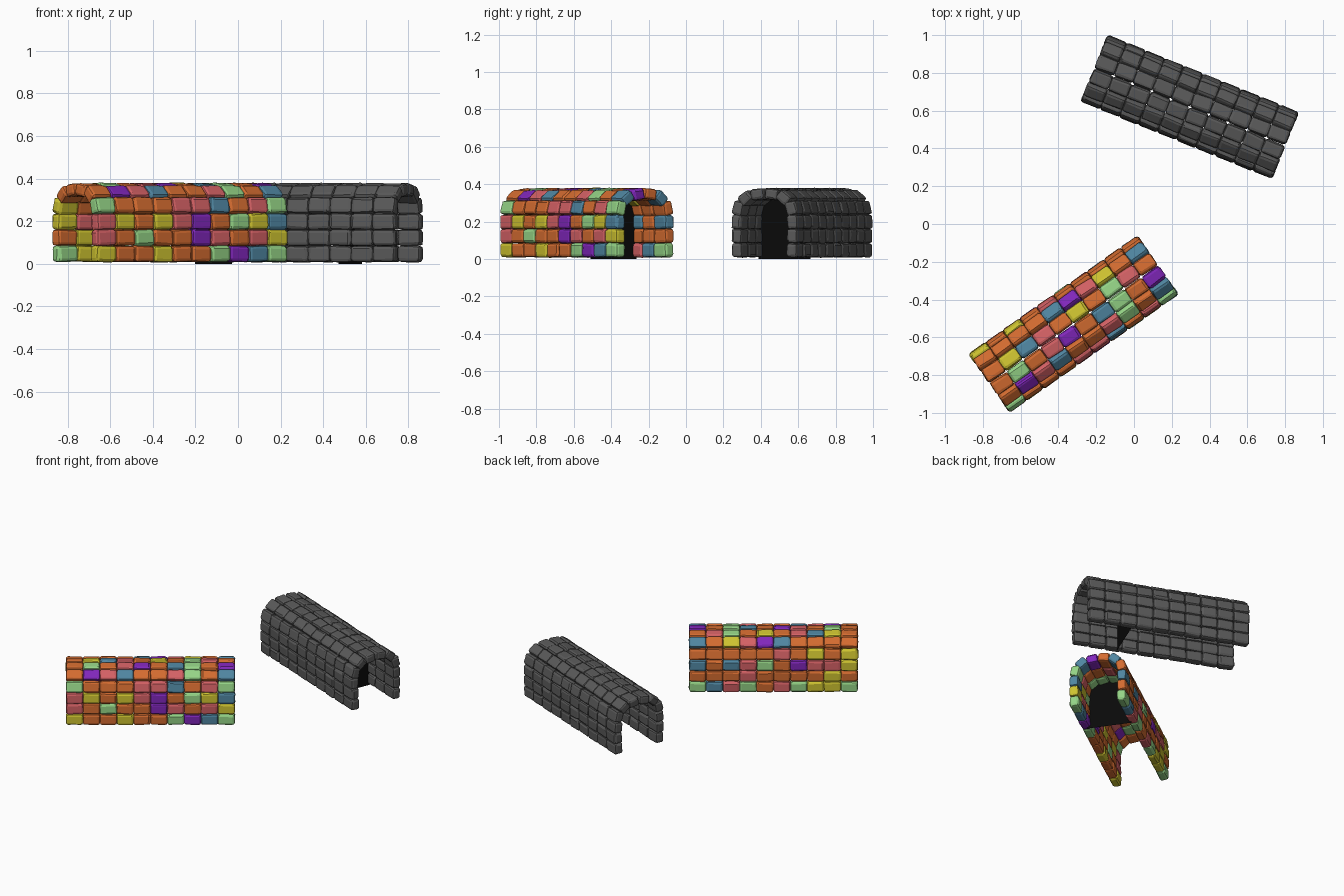
import bpy, bmesh, math, random
from mathutils import Matrix, Vector

if "Cube" in bpy.data.objects:
    bpy.data.objects.remove(bpy.data.objects["Cube"])

random.seed(4)

# Half cross-section of the arch: (across, height, tilt in degrees)
SECTION = [(0.158, 0.047, 0), (0.160, 0.123, 0), (0.160, 0.198, 2),
           (0.153, 0.271, 14), (0.110, 0.326, 50), (0.040, 0.346, 82)]
COLS, PITCH = 10, 0.109

# Stone colours, one string per course from foot to crown
FRONT = ["YOOYOOGPBG", "ROGOOPRORY", "RYOYRPOGYB",
         "GOOORRBORG", "OPRBOORGOB", "OGORPOBGOP"]
BACK = ["GYYGROGRBG", "OYOOOOROOO", "YRRPOGRBOB",
        "YOYOROOOOO", "OOOOBPRYOB", "OYBROYOGRO"]
COLOURS = {"O": (0.66, 0.15, 0.03, 1), "R": (0.66, 0.12, 0.13, 1),
           "Y": (0.62, 0.55, 0.03, 1), "G": (0.30, 0.66, 0.24, 1),
           "B": (0.08, 0.24, 0.36, 1), "P": (0.22, 0.02, 0.50, 1)}


def material(name, colour):
    m = bpy.data.materials.new(name)
    m.diffuse_color = colour
    m.use_nodes = True
    m.node_tree.nodes["Principled BSDF"].inputs["Base Color"].default_value = m.diffuse_color
    return m


def add_stone(bm, matrix, mat_index):
    """One chamfered, slightly uneven stone; local x is outward."""
    part = bmesh.new()
    bmesh.ops.create_cube(part, size=1)
    bmesh.ops.scale(part, vec=(0.060, 0.112, 0.076), verts=part.verts)
    bmesh.ops.bevel(part, geom=part.edges[:], offset=0.015, segments=2,
                    profile=0.5, affect='EDGES')
    for v in part.verts:
        v.co += Vector([random.uniform(-0.0022, 0.0022) for _ in range(3)])
    new = {v: bm.verts.new(matrix @ v.co) for v in part.verts}
    for f in part.faces:
        face = bm.faces.new([new[v] for v in f.verts])
        face.material_index = mat_index
    part.free()


def finish(bm, name, placement, mats):
    bmesh.ops.recalc_face_normals(bm, faces=bm.faces)
    mesh = bpy.data.meshes.new(name)
    bm.to_mesh(mesh)
    bm.free()
    for m in mats:
        mesh.materials.append(m)
    ob = bpy.data.objects.new(name, mesh)
    ob.matrix_world = placement
    bpy.context.collection.objects.link(ob)


def tunnel(name, centre, angle, mats, keys, black):
    placement = (Matrix.Translation((*centre, 0))
                 @ Matrix.Rotation(math.radians(angle), 4, 'Z'))
    # Stone courses on both sides of the arch
    bm = bmesh.new()
    for side, chart in ((-1, FRONT), (1, BACK)):
        for (u, z, tilt), row in zip(SECTION, chart):
            for i in range(COLS):
                x = (i - (COLS - 1) / 2) * PITCH
                t = math.radians(tilt)
                out = Vector((0, side * math.cos(t), math.sin(t)))
                along = Vector((-side, 0, 0))
                up = out.cross(along)
                rot = Matrix((out, along, up)).transposed().to_4x4()
                wobble = Matrix.Rotation(random.uniform(-0.03, 0.03), 4, 'X')
                add_stone(bm, Matrix.Translation((x, side * u, z)) @ rot @ wobble,
                          keys.index(row[i]) if keys else 0)
    finish(bm, name + "_stones", placement, mats)
    # Flat black arch closing the passage
    bm = bmesh.new()
    half = [(0.150, 0.0)] + [(u - 0.012, z) for u, z, _ in SECTION[2:5]] + [(0.04, 0.335)]
    pts = half + [(-u, z) for u, z in reversed(half)]
    bm.faces.new([bm.verts.new((0.25, u, z)) for u, z in pts])
    finish(bm, name + "_dark_screen", placement, [black])


black = material("black", (0.003, 0.003, 0.003, 1))
keys = "".join(COLOURS)
paint = [material("stone_" + k, c) for k, c in COLOURS.items()]
grey = material("dark_stone", (0.10, 0.10, 0.10, 1))

tunnel("coloured_tunnel", (-0.32, -0.53), 35, paint, keys, black)
tunnel("grey_tunnel", (0.295, 0.62), -22, [grey], "", black)
